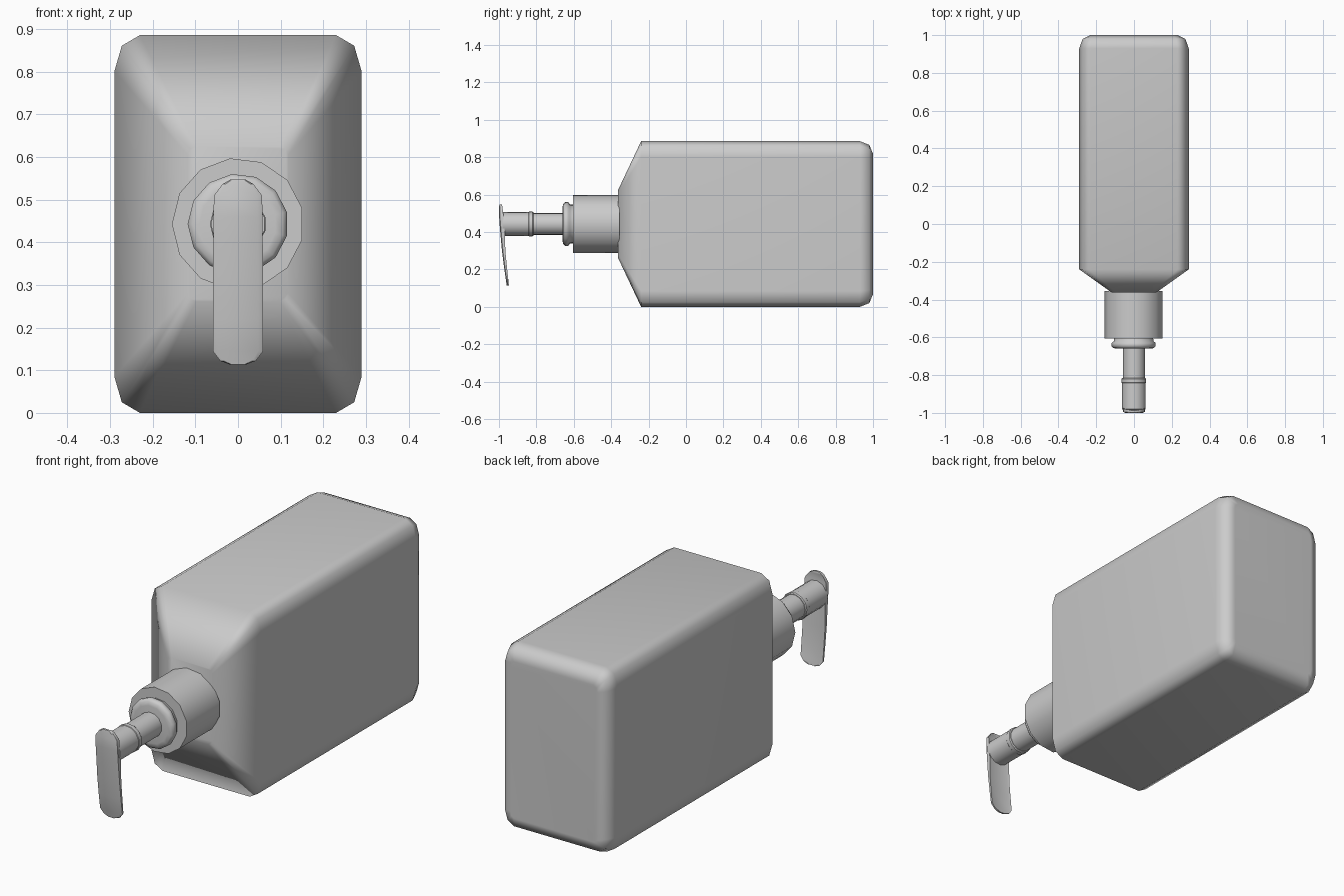
import bpy, bmesh
from math import sin, cos, pi, radians

if "Cube" in bpy.data.objects:
    bpy.data.objects.remove(bpy.data.objects["Cube"])

CZ = 0.443  # height of the pump axis


def loft(name, rings, angle, weighted=False):
    """Skin equal-length closed rings and cap both ends."""
    bm = bmesh.new()
    loops = [[bm.verts.new(p) for p in ring] for ring in rings]
    n = len(loops[0])
    for a, b in zip(loops, loops[1:]):
        for i in range(n):
            j = (i + 1) % n
            bm.faces.new((a[i], a[j], b[j], b[i]))
    bm.faces.new(loops[0])
    bm.faces.new(loops[-1][::-1])
    bmesh.ops.recalc_face_normals(bm, faces=bm.faces)
    mesh = bpy.data.meshes.new(name)
    bm.to_mesh(mesh)
    bm.free()
    obj = bpy.data.objects.new(name, mesh)
    bpy.context.collection.objects.link(obj)
    bpy.ops.object.select_all(action='DESELECT')
    obj.select_set(True)
    bpy.context.view_layer.objects.active = obj
    bpy.ops.object.shade_smooth_by_angle(angle=radians(angle))
    if weighted:
        mod = obj.modifiers.new("weighted_normals", 'WEIGHTED_NORMAL')
        mod.keep_sharp = True
    return obj


def round_rect(y, hx, hz, rx, rz):
    """Rectangle ring in XZ with two-segment rounded corners."""
    pts = []
    for k in range(4):
        sx = 1 if k in (0, 3) else -1
        sz = 1 if k < 2 else -1
        for s in range(3):
            t = k * pi / 2 + s * pi / 4
            pts.append((sx * (hx - rx) + rx * cos(t), y,
                        CZ + sz * (hz - rz) + rz * sin(t)))
    return pts


def turned(name, profile, sides=13, angle=35):
    """Turn (y, radius) points around the pump axis."""
    rings = [[(r * cos(pi + 2 * pi * i / sides), y,
               CZ + r * sin(pi + 2 * pi * i / sides)) for i in range(sides)]
             for y, r in profile]
    return loft(name, rings, angle)


# bottle: neck plate, shoulder, long body, rounded base
loft("bottle_body", [
    round_rect(-0.363, 0.118, 0.182, 0.02, 0.02),
    round_rect(-0.24, 0.29, 0.443, 0.06, 0.085),
    round_rect(0.93, 0.29, 0.443, 0.06, 0.085),
    round_rect(0.98, 0.272, 0.423, 0.048, 0.07),
    round_rect(1.0, 0.23, 0.375, 0.02, 0.03),
], 70, weighted=True)

# pump collar, ring and stem
turned("collar", [(-0.355, 0.155), (-0.605, 0.155)])
turned("collar_ring", [(-0.60, 0.104), (-0.62, 0.106), (-0.63, 0.118),
                       (-0.647, 0.118), (-0.657, 0.108), (-0.66, 0.09)], angle=50)
turned("pump_stem", [(-0.65, 0.059), (-0.825, 0.059)])
turned("stem_ring", [(-0.815, 0.062), (-0.82, 0.066), (-0.84, 0.066),
                     (-0.845, 0.062)])
turned("pump_head", [(-0.84, 0.064), (-0.982, 0.064)])

# spout: thin strip with rounded ends and turned-back side edges
# stations: z, half width, front y, back y
stations = [(0.547, 0.018, -0.998, -0.985), (0.537, 0.036, -1.0, -0.982),
            (0.51, 0.056, -1.0, -0.978), (0.46, 0.058, -0.998, -0.974),
            (0.40, 0.058, -0.993, -0.968), (0.30, 0.059, -0.984, -0.966),
            (0.22, 0.059, -0.974, -0.958), (0.145, 0.059, -0.963, -0.95),
            (0.122, 0.042, -0.96, -0.948), (0.113, 0.018, -0.958, -0.947)]
loft("spout", [[(-w, yf + 0.005, z), (-0.8 * w, yf, z), (0.8 * w, yf, z),
                (w, yf + 0.005, z), (w, yb, z), (0.8 * w, yb - 0.003, z),
                (-0.8 * w, yb - 0.003, z), (-w, yb, z)]
               for z, w, yf, yb in stations], 35)
